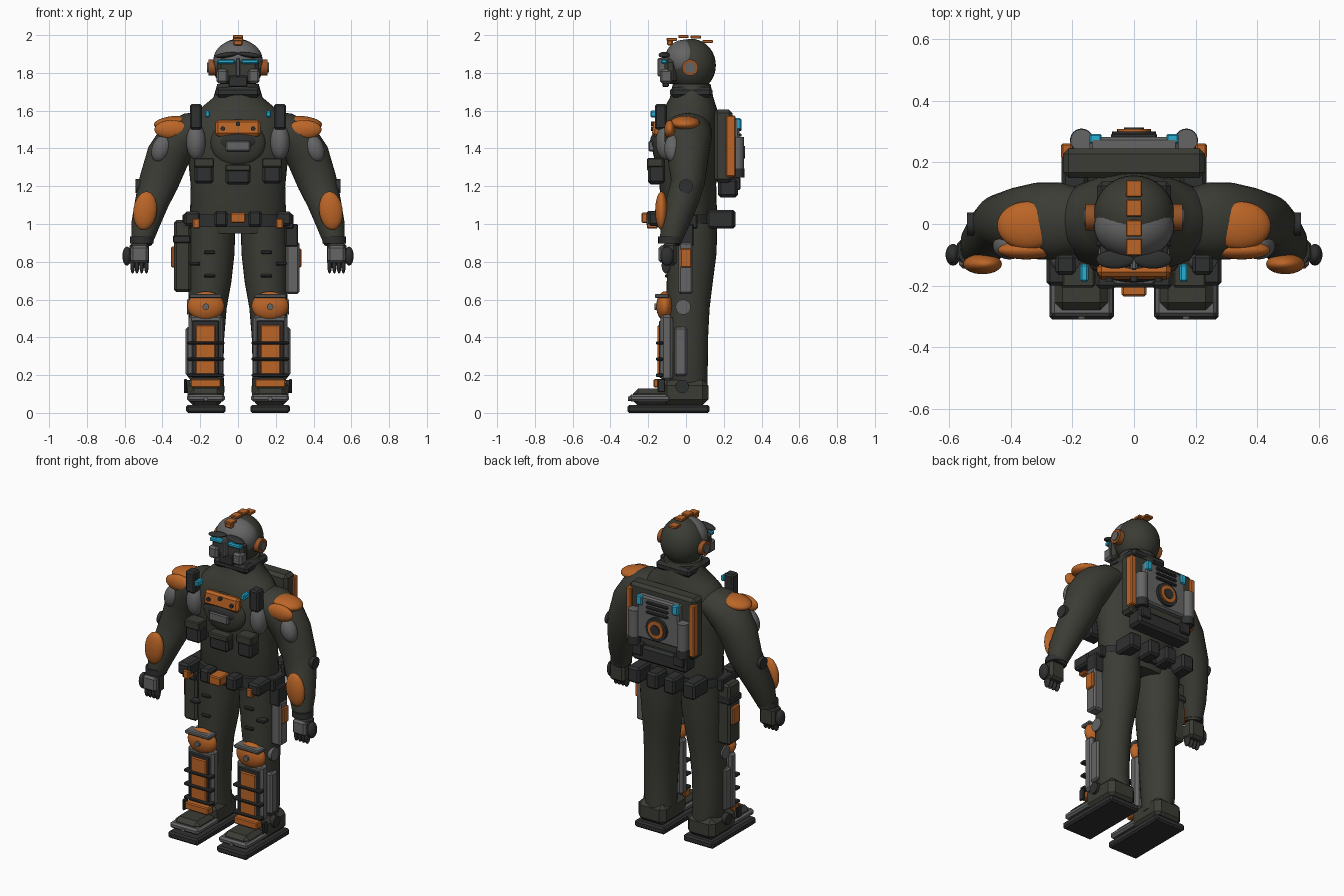
import bpy, bmesh, math
from mathutils import Vector, Matrix

if "Cube" in bpy.data.objects:
    bpy.data.objects.remove(bpy.data.objects["Cube"])

def material(name, r, g, b):
    m = bpy.data.materials.new(name)
    m.use_nodes = True
    m.diffuse_color = (r, g, b, 1)
    m.node_tree.nodes["Principled BSDF"].inputs["Base Color"].default_value = (r, g, b, 1)
    return m

SUIT = material("olive suit", .045, .045, .036)
GEAR = material("charcoal gear", .028, .030, .029)
GREY = material("grey armour", .13, .13, .132)
ORANGE = material("orange paint", .50, .13, .02)
RUST = material("dark orange", .30, .085, .02)
CYAN = material("cyan light", .02, .42, .65)

def finish(name, bm, mat, smooth=True):
    bmesh.ops.recalc_face_normals(bm, faces=bm.faces)
    me = bpy.data.meshes.new(name)
    bm.to_mesh(me)
    bm.free()
    me.materials.append(mat)
    ob = bpy.data.objects.new(name, me)
    bpy.context.collection.objects.link(ob)
    if smooth:
        bpy.ops.object.select_all(action='DESELECT')
        ob.select_set(True)
        bpy.context.view_layer.objects.active = ob
        bpy.ops.object.shade_smooth_by_angle(angle=math.radians(40))
    return ob

def place(loc, rot=(0, 0, 0), scale=(1, 1, 1)):
    r = Matrix.Rotation(rot[2], 4, 'Z') @ Matrix.Rotation(rot[1], 4, 'Y') @ Matrix.Rotation(rot[0], 4, 'X')
    return Matrix.Translation(loc) @ r @ Matrix.Diagonal((*scale, 1))

def box(name, mat, x, y, z, rot=(0, 0, 0), bevel=.006):
    """Box from x, y and z ranges, turned about its own centre."""
    r = (x, y, z)
    size = [b - a for a, b in r]
    bm = bmesh.new()
    bmesh.ops.create_cube(bm, size=1, matrix=place((0, 0, 0), scale=size))
    w = min(bevel, min(size) * .3)
    bmesh.ops.bevel(bm, geom=bm.edges[:], offset=w, segments=1, affect='EDGES')
    bm.transform(place([(a + b) / 2 for a, b in r], rot))
    return finish(name, bm, mat, False)

def ball(name, mat, loc, radii, rot=(0, 0, 0)):
    bm = bmesh.new()
    bmesh.ops.create_uvsphere(bm, u_segments=32, v_segments=20, radius=1, matrix=place(loc, rot, radii))
    return finish(name, bm, mat)

def rod(name, mat, loc, r, depth, axis='Z'):
    rot = {'X': (0, math.pi / 2, 0), 'Y': (math.pi / 2, 0, 0), 'Z': (0, 0, 0)}[axis]
    bm = bmesh.new()
    bmesh.ops.create_cone(bm, cap_ends=True, segments=24, radius1=r, radius2=r, depth=depth, matrix=place(loc, rot))
    return finish(name, bm, mat)

def limb(name, mat, rings, n=32):
    """Skin elliptical rings (centre x, y, z, half width, half depth)."""
    bm = bmesh.new()
    pts = [Vector(r[:3]) for r in rings]
    loops = []
    for i, r in enumerate(rings):
        t = (pts[min(i + 1, len(pts) - 1)] - pts[max(i - 1, 0)]).normalized()
        u = t.cross(Vector((0, 1, 0))).normalized()
        v = u.cross(t)
        loops.append([bm.verts.new(pts[i] + u * r[3] * math.cos(a) + v * r[4] * math.sin(a))
                      for a in (2 * math.pi * k / n for k in range(n))])
    for a, b in zip(loops, loops[1:]):
        for k in range(n):
            bm.faces.new((a[k], a[(k + 1) % n], b[(k + 1) % n], b[k]))
    bm.faces.new(loops[0])
    bm.faces.new(loops[-1])
    return finish(name, bm, mat)

def both(ob):
    """Add the mirrored twin on the other side."""
    ob.name = "left_" + ob.name
    me = ob.data.copy()
    me.transform(Matrix.Scale(-1, 4, (1, 0, 0)))
    me.flip_normals()
    twin = bpy.data.objects.new(ob.name.replace("left", "right", 1), me)
    bpy.context.collection.objects.link(twin)

# Torso and collar
limb("torso", SUIT, [(0, .02, .95, .23, .13), (0, .02, 1.02, .255, .145), (0, .01, 1.2, .25, .15),
                     (0, .005, 1.35, .265, .16), (0, .005, 1.48, .285, .16), (0, .02, 1.56, .25, .15),
                     (0, .03, 1.62, .19, .135), (0, .03, 1.67, .13, .115), (0, .03, 1.74, .11, .10)])
box("collar", GEAR, (-.12, .12), (-.085, .14), (1.67, 1.725), bevel=.03)

# Head
ball("helmet", SUIT, (0, .028, 1.84), (.132, .13, .14))
ball("helmet_shell", GREY, (0, -.008, 1.868), (.13, .105, .108))
for y, z in ((-.075, 1.977), (-.014, 1.992), (.052, 1.989), (.115, 1.966)):
    box("crest_plate", ORANGE, (-.026, .026), (y - .027, y + .027), (z - .008, z + .008), bevel=.003)
box("crest_front", ORANGE, (-.024, .024), (-.1, -.07), (1.945, 1.975))
box("face_mask", SUIT, (-.11, .11), (-.115, -.05), (1.74, 1.875), bevel=.02)
box("nose_guard", GREY, (-.011, .011), (-.15, -.1), (1.78, 1.88))
box("mouth_grille", GEAR, (-.05, .05), (-.125, -.09), (1.725, 1.785))
both(ball("brow", GEAR, (.062, -.115, 1.895), (.062, .03, .014), (0, .14, 0)))
both(box("eye_light", CYAN, (.017, .108), (-.132, -.1), (1.848, 1.872)))
both(box("cheek", GREY, (.052, .115), (-.138, -.07), (1.745, 1.82), bevel=.012))
both(rod("ear_disc", RUST, (.137, .022, 1.828), .043, .04, 'X'))
both(rod("ear_cap", GREY, (.152, .022, 1.828), .027, .022, 'X'))

# Chest
ball("chest_plate", SUIT, (0, -.13, 1.43), (.145, .05, .125))
box("chest_paint", ORANGE, (-.12, .12), (-.176, -.13), (1.463, 1.55), (-.15, 0, 0), .02)
ball("chest_boss", GEAR, (0, -.15, 1.435), (.105, .04, .055))
box("chest_badge", GREY, (-.065, .065), (-.198, -.15), (1.385, 1.44))
for x, z in ((-.08, 1.505), (0, 1.53), (.08, 1.505)):
    rod("chest_rivet", GEAR, (x, -.178, z), .012, .016, 'Y')
box("centre_pouch", GEAR, (-.065, .065), (-.2, -.13), (1.21, 1.31), bevel=.012)
box("centre_pouch_flap", SUIT, (-.068, .068), (-.206, -.14), (1.28, 1.315))
both(ball("chest_side", GREY, (.222, -.105, 1.435), (.052, .055, .095)))
both(box("chest_pouch", GEAR, (.13, .23), (-.2, -.11), (1.215, 1.345), bevel=.012))
both(box("chest_pouch_flap", SUIT, (.127, .233), (-.206, -.12), (1.3, 1.35)))
both(box("strap_block", GEAR, (.19, .255), (-.165, -.1), (1.5, 1.635), bevel=.01))
both(box("chest_light", CYAN, (.148, .175), (-.188, -.13), (1.565, 1.6)))

# Arms
both(limb("arm", SUIT, [(.16, .01, 1.52, .07, .10), (.24, .01, 1.50, .095, .125), (.31, .01, 1.45, .115, .125),
                        (.37, .01, 1.36, .115, .11), (.42, .01, 1.22, .105, .09), (.455, -.02, 1.12, .09, .085),
                        (.49, -.06, 1.0, .075, .075), (.51, -.085, .9, .055, .055)]))
both(ball("shoulder_pad", ORANGE, (.345, -.005, 1.535), (.1, .078, .036), (0, .1, 0)))
both(ball("shoulder_front_pad", ORANGE, (.35, -.085, 1.5), (.092, .03, .05)))
both(ball("bicep_patch", GREY, (.405, -.07, 1.4), (.05, .045, .075), (0, -.35, 0)))
both(ball("forearm_pad", ORANGE, (.492, -.13, 1.07), (.062, .033, .102), (0, -.12, 0)))
both(rod("elbow_disc", GEAR, (.525, .0, 1.2), .037, .035, 'X'))
both(rod("wrist_cuff", GEAR, (.51, -.085, .915), .062, .035))
both(box("palm", SUIT, (.47, .575), (-.125, -.05), (.78, .9), bevel=.015))
both(box("knuckle_plate", GREY, (.475, .568), (-.145, -.09), (.795, .885), bevel=.012))
both(ball("thumb", GEAR, (.588, -.1, .83), (.024, .035, .05)))
for x in (.485, .51, .535, .558):
    both(ball("finger", GEAR, (x, -.105, .78), (.012, .024, .042)))

# Belt
limb("belt", GEAR, [(0, .01, .985, .275, .165), (0, .01, 1.05, .275, .165)])
box("buckle", ORANGE, (-.04, .04), (-.235, -.14), (1.005, 1.06))
both(box("belt_pouch", GEAR, (.055, .125), (-.21, -.12), (.985, 1.07), bevel=.012))
both(box("belt_side_pouch", GEAR, (.2, .285), (-.2, -.07), (.99, 1.065), bevel=.012))
both(box("belt_clip", ORANGE, (.2, .24), (-.207, -.15), (.975, 1.03)))
both(box("hip_block", GEAR, (.25, .295), (-.06, .06), (.975, 1.05)))
both(box("rear_belt_pouch", GEAR, (.02, .1), (.15, .262), (.975, 1.075), bevel=.012))
both(box("rear_side_pouch", GEAR, (.15, .235), (.11, .255), (.975, 1.075), bevel=.012))

# Backpack
box("backpack", SUIT, (-.23, .23), (.15, .245), (1.22, 1.605), bevel=.018)
box("backpack_panel", GREY, (-.145, .145), (.23, .283), (1.29, 1.56), bevel=.01)
box("backpack_base", GEAR, (-.19, .19), (.17, .275), (1.14, 1.24), bevel=.015)
for z in (1.47, 1.5, 1.53):
    box("vent", GEAR, (-.075, .075), (.26, .295), (z - .008, z + .008))
rod("fan_rim", GEAR, (0, .285, 1.38), .072, .03, 'Y')
rod("fan_ring", ORANGE, (0, .295, 1.38), .055, .026, 'Y')
rod("fan_hub", GEAR, (0, .303, 1.38), .032, .02, 'Y')
both(box("pack_light", CYAN, (.105, .145), (.26, .293), (1.5, 1.56)))
both(box("pack_stripe", ORANGE, (.2, .237), (.212, .262), (1.25, 1.575)))
both(rod("air_bottle", GREY, (.17, .272, 1.375), .036, .17))
both(rod("bottle_cap", GEAR, (.17, .272, 1.27), .038, .05))
both(box("lower_pack_pouch", GEAR, (.11, .18), (.19, .288), (1.18, 1.25)))

# Legs
both(limb("leg", SUIT, [(.155, .02, .1, .085, .095), (.17, .01, .22, .092, .105), (.168, .005, .4, .095, .112),
                        (.16, .01, .56, .1, .115), (.15, .02, .7, .115, .122), (.143, .03, .85, .125, .132),
                        (.14, .03, 1.0, .125, .135)]))
for z, a in ((.85, .12), (.79, .2), (.725, .12)):
    both(box("thigh_strap", GEAR, (a, a + .06), (-.112, -.06), (z - .009, z + .009)))
both(ball("knee_pad", ORANGE, (.17, -.112, .565), (.098, .045, .078)))
both(box("knee_bar", GREY, (.085, .258), (-.165, -.09), (.607, .63)))
both(rod("knee_bolt", GREY, (.17, -.158, .562), .017, .02, 'Y'))
both(rod("knee_disc", GREY, (.255, -.015, .56), .04, .03, 'X'))
both(box("shin_guard", GREY, (.08, .262), (-.135, -.07), (.17, .52), bevel=.015))
both(box("shin_frame", GEAR, (.1, .245), (-.142, -.12), (.185, .49)))
both(box("shin_paint", ORANGE, (.118, .226), (-.15, -.13), (.195, .465)))
for z in (.2, .285, .37):
    both(box("shin_strap", GEAR, (.072, .27), (-.16, -.12), (z - .009, z + .009)))
both(box("shin_side", GREY, (.235, .277), (-.062, .005), (.195, .455), bevel=.01))

# Boots
both(box("sole", GEAR, (.065, .275), (-.31, .125), (0, .042), bevel=.01))
both(box("boot_heel", SUIT, (.075, .268), (-.13, .118), (.04, .175), bevel=.03))
both(box("boot_toe", SUIT, (.085, .258), (-.28, -.08), (.04, .128), bevel=.025))
both(box("toe_cap", GREY, (.07, .27), (-.3, -.08), (.06, .098), bevel=.015))
both(rod("toe_bolt", GREY, (.17, -.3, .075), .012, .016, 'Y'))
both(box("ankle_plate", ORANGE, (.09, .252), (-.172, -.12), (.135, .18)))
both(rod("ankle_disc", GEAR, (.27, -.02, .14), .035, .03, 'X'))
both(box("ankle_tab", GEAR, (.27, .285), (-.15, -.11), (.11, .18)))

# Thigh gear: a tool case on the left, a dark holster on the right
box("left_case", GREY, (.255, .325), (-.04, .036), (.63, .905), bevel=.01)
box("left_case_lid", GEAR, (.25, .318), (-.045, .04), (.88, 1.0))
box("left_case_mark", ORANGE, (.31, .336), (-.03, .03), (.77, .87))
box("right_holster", SUIT, (-.338, -.25), (-.06, .05), (.64, 1.02), bevel=.012)
box("right_holster_band", GEAR, (-.345, -.25), (-.066, .056), (.9, .94))
box("right_holster_mark", ORANGE, (-.355, -.32), (-.035, .035), (.77, .88))
